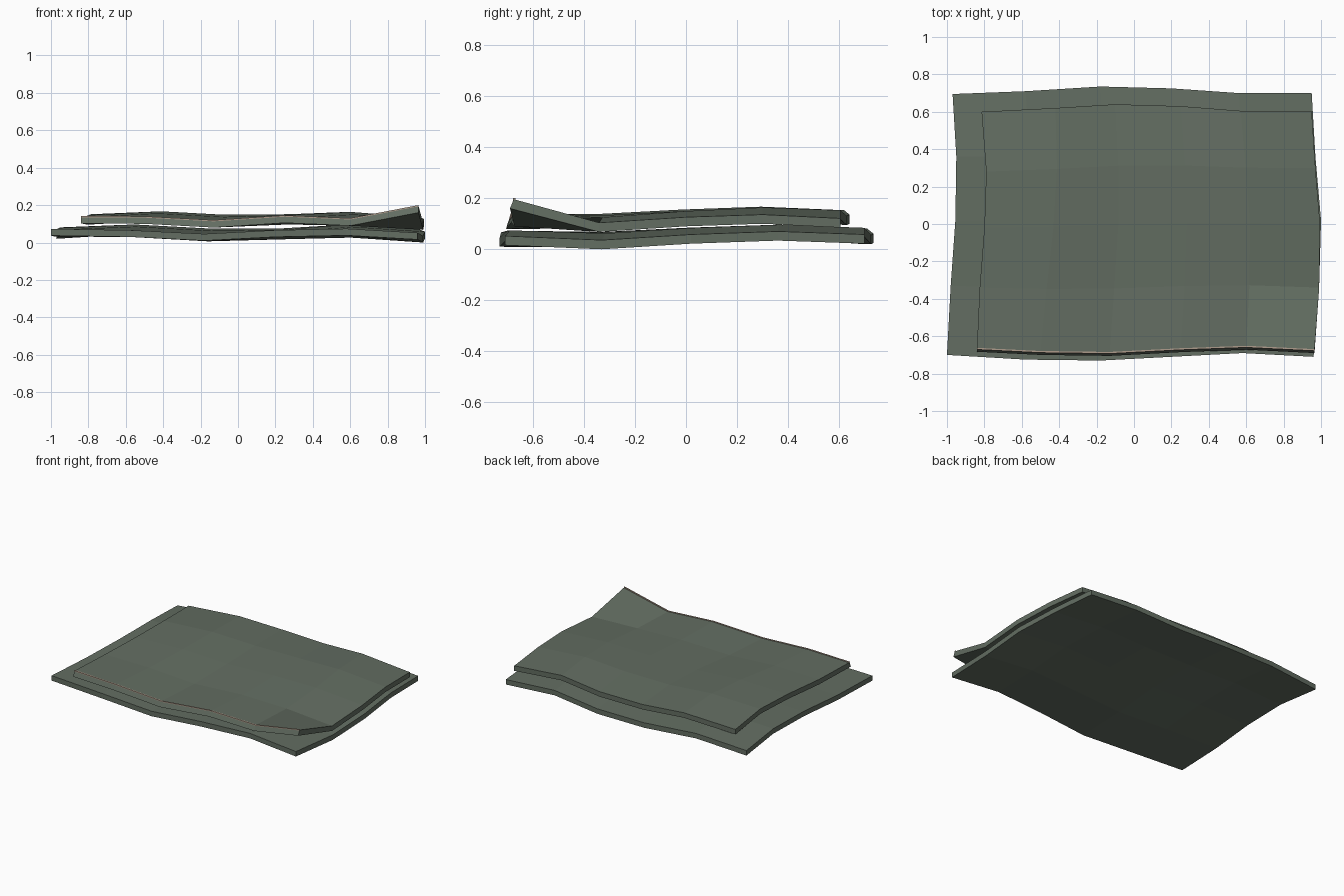
import bpy, bmesh
from mathutils import Vector

cube = bpy.data.objects.get("Cube")
if cube:
    bpy.data.objects.remove(cube, do_unlink=True)


def make_material(name, color):
    mat = bpy.data.materials.new(name)
    mat.use_nodes = True
    mat.diffuse_color = color
    bsdf = mat.node_tree.nodes["Principled BSDF"]
    bsdf.inputs["Base Color"].default_value = color
    bsdf.inputs["Roughness"].default_value = 0.9
    return mat


def finish(bm, name, mat):
    bmesh.ops.recalc_face_normals(bm, faces=bm.faces[:])
    mesh = bpy.data.meshes.new(name)
    bm.to_mesh(mesh)
    bm.free()
    obj = bpy.data.objects.new(name, mesh)
    bpy.context.collection.objects.link(obj)
    mesh.materials.append(mat)
    return obj


def patch_point(front, back, left, right, i, j):
    """Blend four boundary curves into one point of a wavy patch."""
    u, v = i / (len(front) - 1), j / (len(left) - 1)
    across = front[i].lerp(back[i], v)
    along = left[j].lerp(right[j], u)
    corners = front[0].lerp(front[-1], u).lerp(back[0].lerp(back[-1], u), v)
    return across + along - corners


def make_sheet(name, mat, front, back, left, right, lift=0, slant=0):
    """Wavy cloth sheet with an optional lifted front corner and sloped front rim."""
    front, back, left, right = ([Vector(p) for p in edge] for edge in (front, back, left, right))
    left = [front[0]] + left + [back[0]]
    right = [front[-1]] + right + [back[-1]]
    cols, rows = len(front), len(left)
    bm = bmesh.new()
    layers = []
    for top in (False, True):
        grid = []
        for j in range(rows):
            row = []
            for i in range(cols):
                p = patch_point(front, back, left, right, i, j)
                if i == cols - 1 and j == 0:
                    p.z += lift
                if top:
                    p.z += THICKNESS
                    p.y += slant if j == 0 else 0
                row.append(bm.verts.new(p))
            grid.append(row)
        layers.append(grid)
        for j in range(rows - 1):
            for i in range(cols - 1):
                bm.faces.new((grid[j][i], grid[j][i + 1], grid[j + 1][i + 1], grid[j + 1][i]))
    # Walls around the rim
    low, high = layers
    ring = [(i, 0) for i in range(cols)] + [(cols - 1, j) for j in range(1, rows)]
    ring += [(i, rows - 1) for i in range(cols - 2, -1, -1)] + [(0, j) for j in range(rows - 2, 0, -1)]
    for (a, b), (c, d) in zip(ring, ring[1:] + ring[:1]):
        bm.faces.new((low[b][a], low[d][c], high[d][c], high[b][a]))
    rim = [v.co.copy() for v in high[0]]
    finish(bm, name, mat)
    return rim


THICKNESS = 0.036
green = make_material("grey_green_cloth", (0.125, 0.155, 0.122, 1))
tan = make_material("tan_trim", (0.42, 0.33, 0.26, 1))

# Lower layer of cloth
make_sheet(
    "lower_sheet", green,
    front=[(-1, -.7, .037), (-.58, -.725, .03), (-.18, -.73, .01),
           (.2, -.71, .03), (.58, -.69, .038), (.96, -.71, .016)],
    back=[(-.97, .695, .02), (-.58, .71, .045), (-.18, .735, .025),
          (.2, .725, .02), (.56, .7, .048), (.95, .7, .022)],
    left=[(-.98, -.33, .032), (-.955, .02, .042), (-.95, .36, .045)],
    right=[(.99, -.33, 0), (1, .02, .022), (.97, .36, .034)],
)

# Upper layer with its front corner turned up
rim = make_sheet(
    "upper_sheet", green,
    front=[(-.84, -.683, .102), (-.5, -.7, .1), (-.13, -.705, .08),
           (.25, -.685, .105), (.6, -.672, .09), (.965, -.69, .075)],
    back=[(-.815, .6, .095), (-.42, .62, .117), (-.1, .64, .1),
          (.25, .63, .095), (.57, .605, .117), (.95, .605, .085)],
    left=[(-.825, -.34, .1), (-.8, -.02, .11), (-.79, .28, .115)],
    right=[(.99, -.34, .068), (.995, 0, .09), (.97, .3, .1)],
    lift=0.085, slant=0.015,
)

# Narrow trim along the front rim of the upper layer
bm = bmesh.new()
profile = [(-.003, -.003), (-.003, .004), (.006, .004), (.006, -.003)]
sections = [[bm.verts.new(p + Vector((0, y, z))) for y, z in profile] for p in rim]
for a, b in zip(sections, sections[1:]):
    for k in range(4):
        n = (k + 1) % 4
        bm.faces.new((a[k], a[n], b[n], b[k]))
bm.faces.new(sections[0])
bm.faces.new(sections[-1])
finish(bm, "front_trim", tan)
